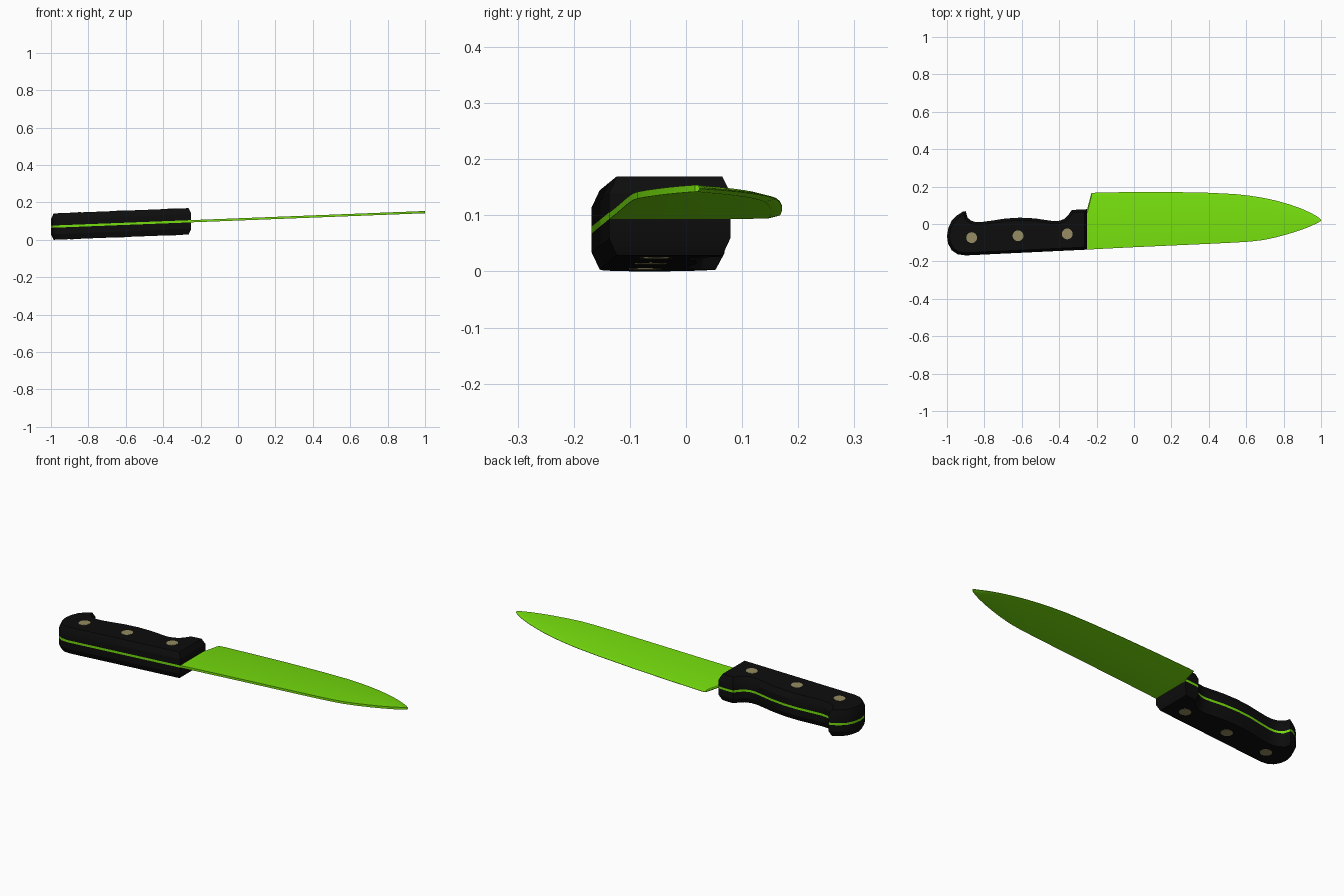
import bpy
import math
from mathutils import Vector

if "Cube" in bpy.data.objects:
    bpy.data.objects.remove(bpy.data.objects["Cube"])

# The whole knife lies at a slight tilt: height of its middle plane along x
def lift(x, y, z):
    return (x, y, 0.109 + 0.039 * x + z)


def material(name, rgb):
    m = bpy.data.materials.new(name)
    m.diffuse_color = (*rgb, 1)
    m.use_nodes = True
    m.node_tree.nodes["Principled BSDF"].inputs["Base Color"].default_value = m.diffuse_color
    return m


green = material("green_steel", (0.18, 0.73, 0.004))
black = material("black_grip", (0.004, 0.004, 0.004))
brass = material("brass", (0.30, 0.26, 0.12))


def loft(name, rings, mat, angle=30):
    """Skin equal-length rings of (x, y, z) and cap both ends."""
    n = len(rings[0])
    verts = [lift(*p) for r in rings for p in r]
    faces = [list(range(n))[::-1], list(range(len(verts) - n, len(verts)))]
    for k in range(len(rings) - 1):
        for i in range(n):
            j = (i + 1) % n
            faces.append([k * n + i, k * n + j, (k + 1) * n + j, (k + 1) * n + i])
    me = bpy.data.meshes.new(name)
    me.from_pydata(verts, [], faces)
    me.materials.append(mat)
    ob = bpy.data.objects.new(name, me)
    bpy.context.collection.objects.link(ob)
    bpy.ops.object.select_all(action='DESELECT')
    ob.select_set(True)
    bpy.context.view_layer.objects.active = ob
    bpy.ops.object.shade_smooth_by_angle(angle=math.radians(angle))
    return ob


def inset(pts, d):
    """Offset a counter-clockwise outline inward with mitred corners."""
    out = []
    for i, p in enumerate(pts):
        a, p, b = Vector(pts[i - 1]), Vector(p), Vector(pts[(i + 1) % len(pts)])
        e1, e2 = (p - a).normalized(), (b - p).normalized()
        n1, n2 = Vector((-e1.y, e1.x)), Vector((-e2.y, e2.x))
        q = p + (n1 + n2) * d / (1 + n1.dot(n2))
        out.append((q.x, q.y))
    return out


def at(pts, z):
    return [(x, y, z) for x, y in pts]


# Handle outline seen from above, counter-clockwise
outline = [(-0.90, -0.168), (-0.25, -0.137), (-0.25, 0.079), (-0.29, 0.078),
           (-0.333, 0.074), (-0.35, 0.05), (-0.37, 0.029), (-0.395, 0.018),
           (-0.425, 0.015), (-0.47, 0.021), (-0.53, 0.030), (-0.61, 0.034),
           (-0.69, 0.029), (-0.76, 0.018), (-0.82, 0.010), (-0.85, 0.011),
           (-0.873, 0.019), (-0.89, 0.034), (-0.90, 0.069), (-0.915, 0.066),
           (-0.945, 0.047), (-0.975, 0.017), (-0.993, -0.022), (-1.0, -0.065),
           (-0.994, -0.105), (-0.975, -0.14), (-0.943, -0.162)]
T, H = 0.006, 0.0705   # half thickness of the steel and of the grip

# Full tang, flush between the two grip scales
loft("tang", [at(outline, -T), at(outline, T)], green)

# Grip scales with chamfered rims
rim = inset(outline, 0.014)
loft("upper_grip", [at(outline, T), at(outline, H - 0.03), at(rim, H)], black, 25)
loft("lower_grip", [at(rim, -H), at(outline, 0.03 - H), at(outline, -T)], black, 25)

# Three rivets, showing on both faces
for i, (cx, cy) in enumerate([(-0.868, -0.073), (-0.62, -0.063), (-0.357, -0.053)]):
    disc = [(cx + 0.029 * math.cos(a * math.tau / 24),
             cy + 0.029 * math.sin(a * math.tau / 24)) for a in range(24)]
    z = H + 0.0012
    loft(f"rivet_{i + 1}", [at(disc, -z), at(disc, z)], brass)

# Blade stations: x, spine y, cutting edge y
stations = [(-0.25, -0.137, 0.08), (-0.228, -0.136, 0.165), (-0.20, -0.134, 0.168),
            (0.0, -0.124, 0.171), (0.2, -0.115, 0.171), (0.4, -0.106, 0.167),
            (0.54, -0.099, 0.160), (0.62, -0.094, 0.151), (0.69, -0.086, 0.140),
            (0.76, -0.071, 0.125), (0.83, -0.052, 0.105), (0.89, -0.033, 0.084),
            (0.94, -0.014, 0.062), (0.98, 0.005, 0.040), (1.0, 0.016, 0.024)]
sections = []
for x, s, e in stations:
    b = e - min(0.02, 0.4 * (e - s))   # start of the ground bevel
    sections.append([(x, s, -T), (x, b, -T), (x, e, -0.001),
                     (x, e, 0.001), (x, b, T), (x, s, T)])
loft("blade", sections, green, 20)
